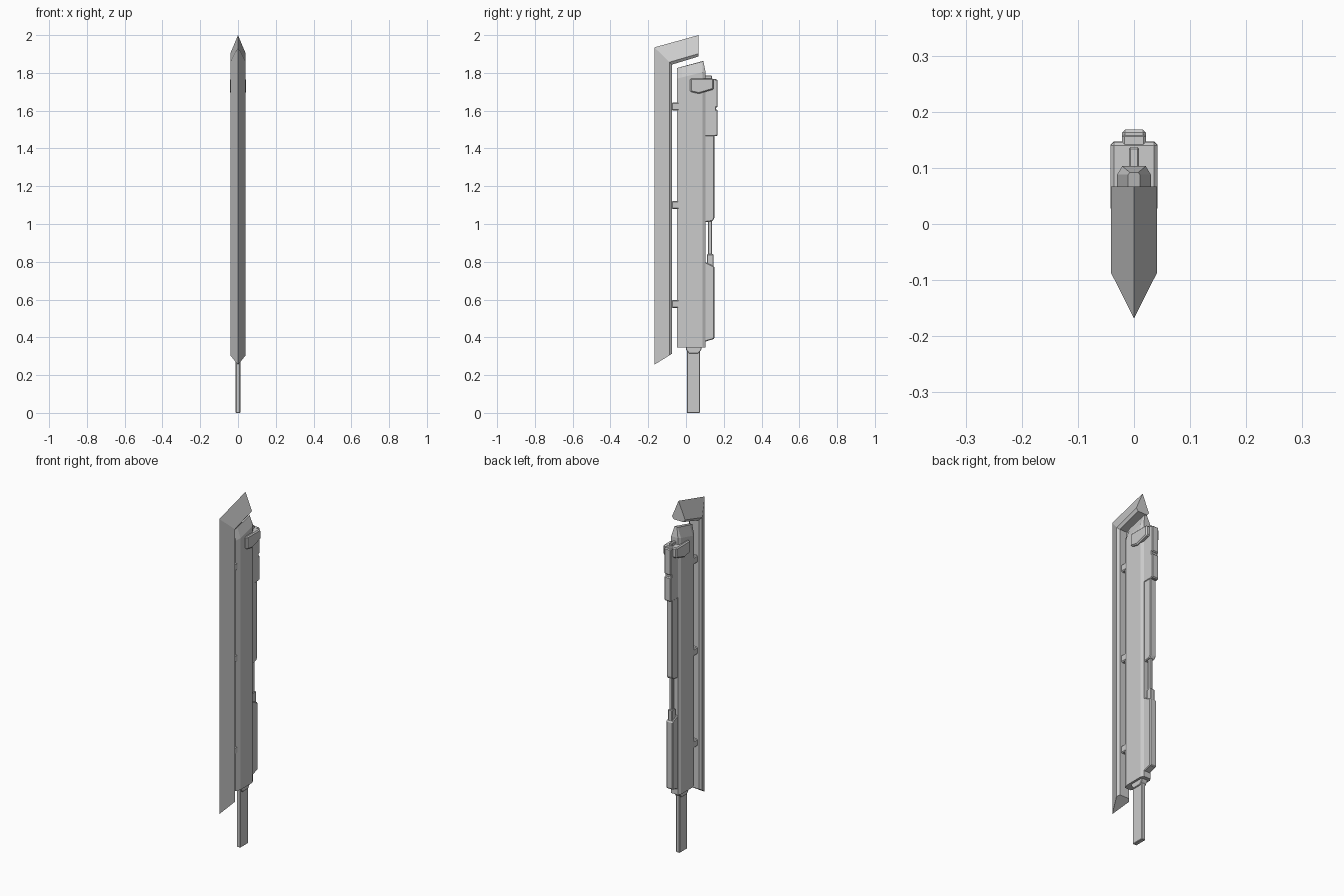
import bpy, bmesh

if "Cube" in bpy.data.objects:
    bpy.data.objects.remove(bpy.data.objects["Cube"])


def finish(name, bm, bevel=0):
    bmesh.ops.recalc_face_normals(bm, faces=bm.faces)
    mesh = bpy.data.meshes.new(name)
    bm.to_mesh(mesh)
    bm.free()
    ob = bpy.data.objects.new(name, mesh)
    bpy.context.collection.objects.link(ob)
    if bevel:
        mod = ob.modifiers.new("edge_chamfer", 'BEVEL')
        mod.width = bevel
        mod.segments = 1
        mod.limit_method = 'ANGLE'
    return ob


def loft(name, rings, bevel=0):
    """Join closed rings of points and cap both ends."""
    bm = bmesh.new()
    loops = [[bm.verts.new(p) for p in ring] for ring in rings]
    n = len(loops[0])
    for a, b in zip(loops, loops[1:]):
        for i in range(n):
            j = (i + 1) % n
            bm.faces.new((a[i], a[j], b[j], b[i]))
    bm.faces.new(loops[0])
    bm.faces.new(loops[-1])
    return finish(name, bm, bevel)


def prism(name, profile, half, bevel=0):
    """Side profile (y, z) extruded across x."""
    return loft(name, [[(x, y, z) for y, z in profile] for x in (-half, half)], bevel)


def box(name, half, y0, y1, z0, z1, bevel=0):
    return prism(name, [(y0, z0), (y1, z0), (y1, z1), (y0, z1)], half, bevel)


# Blade: wedge section swept up and mitred over the tip
def blade_ring(edge, shoulder, inner):
    return [(0, *edge), (0.041, *shoulder), (0.030, *inner),
            (-0.030, *inner), (-0.041, *shoulder)]


loft("blade", [
    blade_ring((-0.168, 0.255), (-0.087, 0.305), (-0.074, 0.313)),
    blade_ring((-0.168, 1.935), (-0.087, 1.857), (-0.074, 1.844)),
    blade_ring((0.067, 2.0), (0.067, 1.902), (0.067, 1.887)),
])

# Main body: chamfered section with a sloping roof
section = [(0.018, -0.047), (0.030, -0.02), (0.030, 0.088), (0.021, 0.103)]
section += [(-x, y) for x, y in reversed(section)]


def body_ring(z, slope, sx=1.0, ymax=1.0):
    return [(x * sx, min(y, ymax), z + slope * (y + 0.047)) for x, y in section]


loft("body", [body_ring(0.345, 0), body_ring(1.77, 0.25),
              body_ring(1.826, 0.25, 0.35, 0.092)])

# Struts joining blade and body
for i, z in enumerate((0.577, 1.10, 1.622)):
    box(f"strut_{i + 1}", 0.022, -0.076, -0.022, z - 0.021, z + 0.021, 0.005)

# Handle and collar
box("handle", 0.012, 0.004, 0.074, 0.0, 0.35, 0.003)
prism("collar", [(0.015, 0.315), (0.066, 0.315), (0.082, 0.335), (0.082, 0.35),
                 (0.0, 0.35), (0.0, 0.335)], 0.018, 0.003)

# Rear mechanism, from bottom to top
prism("lower_housing", [(0.09, 0.375), (0.10, 0.377), (0.15, 0.392),
                        (0.15, 0.775), (0.105, 0.797), (0.09, 0.797)], 0.02, 0.004)
box("rod_socket", 0.013, 0.112, 0.145, 0.77, 0.84, 0.003)
box("rod", 0.009, 0.117, 0.138, 0.80, 1.05, 0.003)
prism("middle_housing", [(0.09, 1.008), (0.14, 1.015), (0.15, 1.03),
                         (0.15, 1.50), (0.09, 1.50)], 0.018, 0.004)
box("upper_housing", 0.021, 0.09, 0.160, 1.465, 1.768, 0.004)
for i, (z0, z1) in enumerate(((1.467, 1.605), (1.617, 1.766))):
    box(f"rear_plate_{i + 1}", 0.021, 0.145, 0.168, z0, z1, 0.005)
box("top_tab", 0.009, 0.10, 0.137, 1.75, 1.786, 0.003)

# Cross block near the top
prism("cross_block", [(0.022, 1.77), (0.146, 1.77), (0.147, 1.713),
                      (0.068, 1.69), (0.022, 1.70)], 0.042, 0.006)
